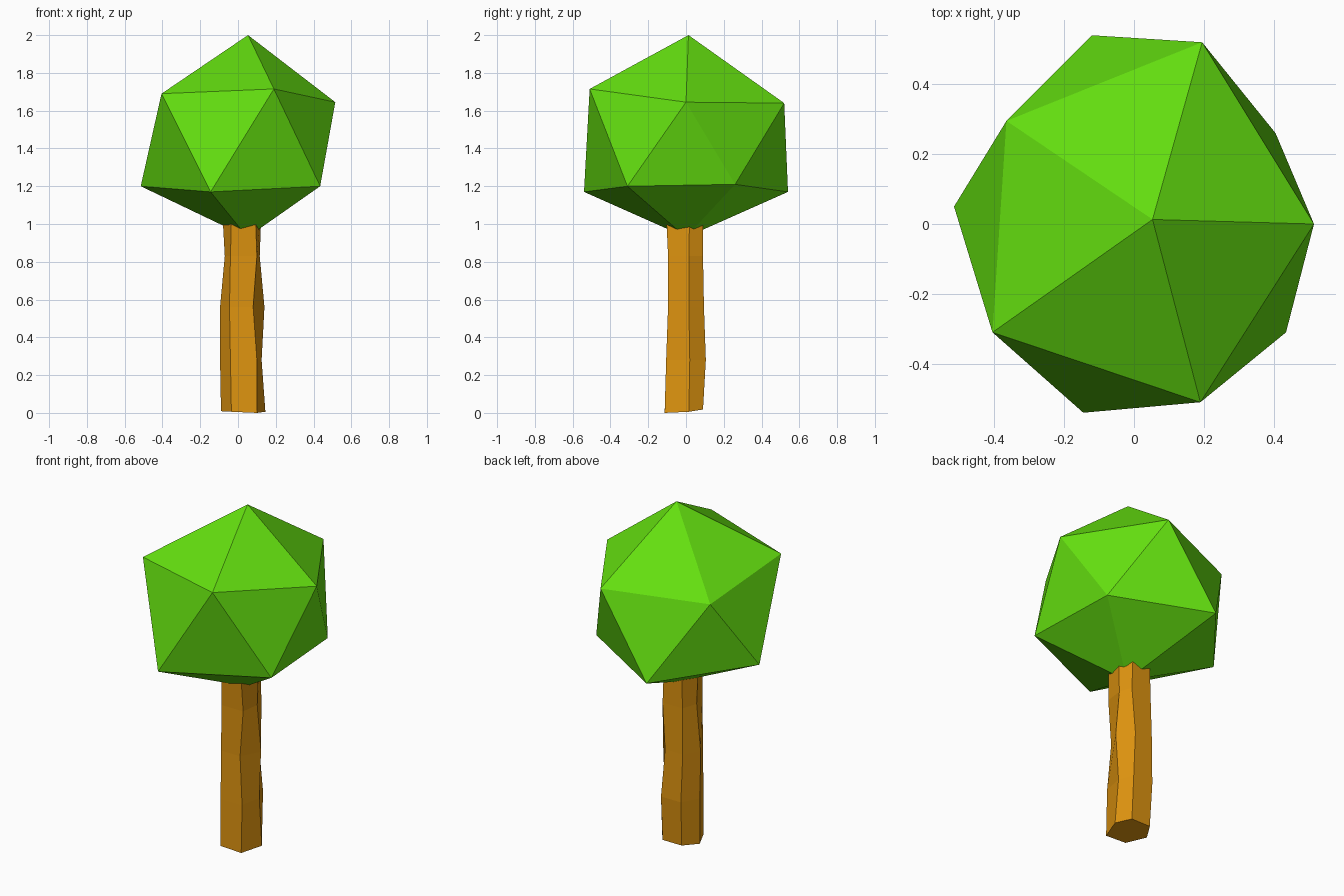
import bpy

if "Cube" in bpy.data.objects:
    bpy.data.objects.remove(bpy.data.objects["Cube"])


def material(name, rgb):
    m = bpy.data.materials.new(name)
    m.diffuse_color = (*rgb, 1.0)
    m.use_nodes = True
    m.node_tree.nodes["Principled BSDF"].inputs["Base Color"].default_value = m.diffuse_color
    return m


def mesh_object(name, verts, faces, mat):
    me = bpy.data.meshes.new(name)
    me.from_pydata(verts, [], faces)
    me.materials.append(mat)
    me.update()
    ob = bpy.data.objects.new(name, me)
    bpy.context.collection.objects.link(ob)
    return ob


leaf_green = material("leaf green", (0.127, 0.74, 0.005))
bark_brown = material("bark brown", (0.72, 0.29, 0.005))

# Foliage: irregular icosahedron made of two staggered five-point rings and two poles
upper = [(-0.405, -0.31, 1.69), (0.19, -0.51, 1.715), (0.515, 0.0, 1.645),
         (0.195, 0.52, 1.64), (-0.365, 0.295, 1.61)]
lower = [(-0.145, -0.54, 1.17), (0.435, -0.31, 1.20), (0.405, 0.26, 1.21),
         (-0.12, 0.54, 1.17), (-0.515, 0.05, 1.20)]
poles = [(0.053, 0.013, 2.0), (0.05, 0.0, 0.93)]
faces = []
for i in range(5):
    j = (i + 1) % 5
    faces += [(10, i, j), (i, 5 + i, j), (j, 5 + i, 5 + j), (11, 5 + j, 5 + i)]
mesh_object("foliage", upper + lower + poles, faces, leaf_green)

# Trunk: slightly uneven six-sided column
# Ring rows: z, then x of left, inner left, inner right, right, then y of front, side, back
rings = [(0.00, -0.09, -0.035, 0.10, 0.145, -0.113, 0.015, 0.09),
         (0.28, -0.095, -0.04, 0.10, 0.125, -0.105, 0.02, 0.105),
         (0.56, -0.095, -0.045, 0.08, 0.14, -0.095, 0.015, 0.095),
         (0.83, -0.07, -0.04, 0.10, 0.115, -0.095, 0.015, 0.09),
         (1.10, -0.085, -0.033, 0.09, 0.125, -0.107, 0.02, 0.09)]
verts = []
for k, (z, left, in_l, in_r, right, front, side, back) in enumerate(rings):
    lift = 0.018 if k == 0 else 0.0   # the foot is a little raised at the back
    verts += [(left, side - 0.015, z + lift / 2), (in_l, front, z + lift / 3),
              (in_r, front, z), (right, side, z + lift / 3),
              (in_r - 0.01, back, z + lift), (in_l, back, z + lift)]
faces = [tuple(range(5, -1, -1)), tuple(range(24, 30))]
for k in range(4):
    for i in range(6):
        j = (i + 1) % 6
        faces.append((k * 6 + i, k * 6 + j, k * 6 + 6 + j, k * 6 + 6 + i))
mesh_object("trunk", verts, faces, bark_brown)
